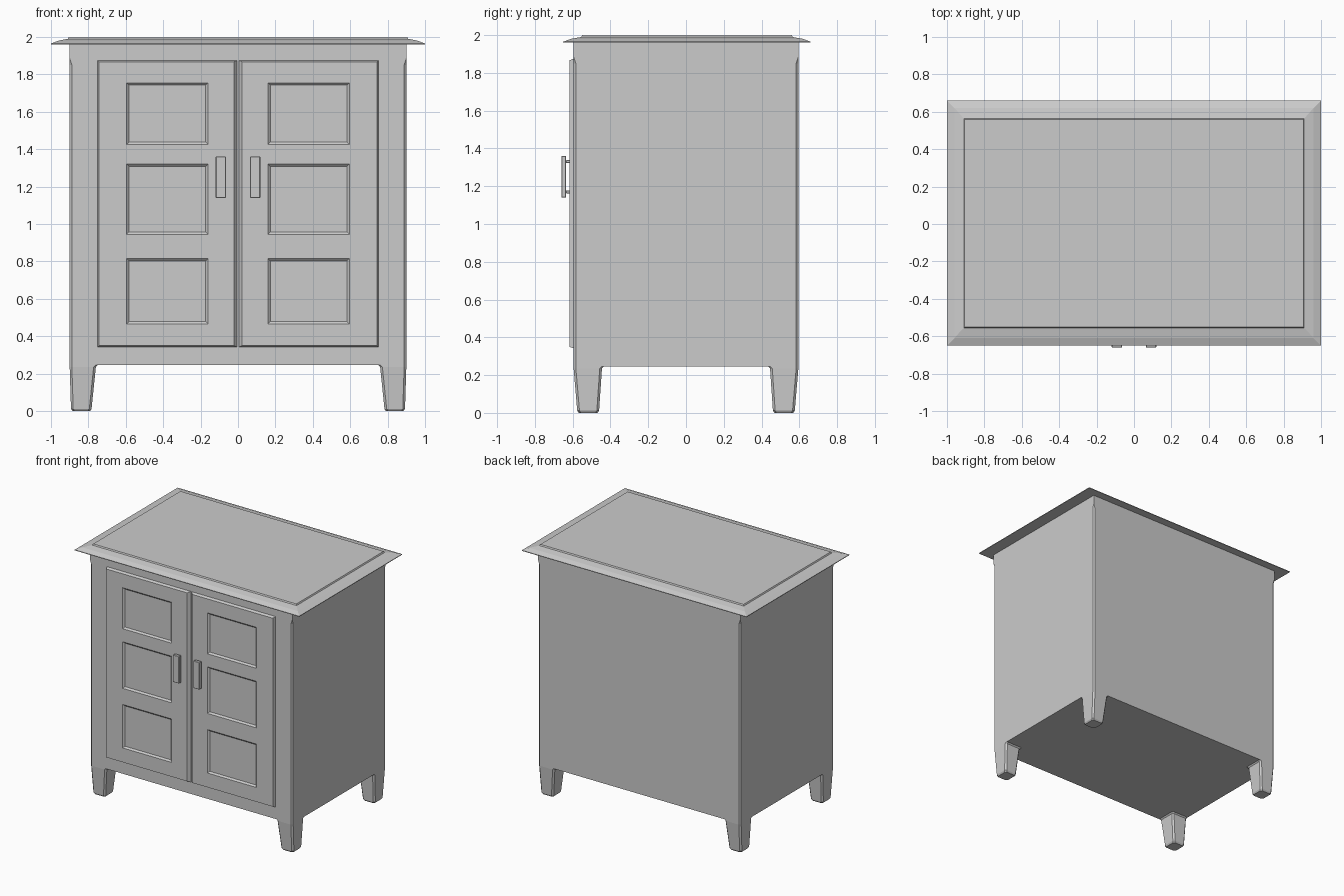
import bpy
import bmesh

cube = bpy.data.objects.get("Cube")
if cube:
    bpy.data.objects.remove(cube, do_unlink=True)

GREY = (0.6, 0.6, 0.6, 1.0)
grey = bpy.data.materials.new("light_grey")
grey.use_nodes = True
grey.diffuse_color = GREY
grey.node_tree.nodes["Principled BSDF"].inputs["Base Color"].default_value = GREY


def finish(name, bm):
    """Turn a bmesh into a named grey object."""
    bmesh.ops.recalc_face_normals(bm, faces=bm.faces)
    mesh = bpy.data.meshes.new(name)
    bm.to_mesh(mesh)
    bm.free()
    mesh.materials.append(grey)
    obj = bpy.data.objects.new(name, mesh)
    bpy.context.collection.objects.link(obj)
    return obj


def ring(x0, x1, y0, y1, z, c):
    """Rectangle with corners cut by c, in order around z."""
    return [(x0 + c, y0, z), (x1 - c, y0, z), (x1, y0 + c, z), (x1, y1 - c, z),
            (x1 - c, y1, z), (x0 + c, y1, z), (x0, y1 - c, z), (x0, y0 + c, z)]


def loft(name, sections):
    """Closed solid through stacked cut-corner rectangles."""
    bm = bmesh.new()
    rings = [[bm.verts.new(p) for p in ring(*s)] for s in sections]
    for a, b in zip(rings, rings[1:]):
        for i in range(len(a)):
            j = (i + 1) % len(a)
            bm.faces.new((a[i], a[j], b[j], b[i]))
    bm.faces.new(rings[0])
    bm.faces.new(rings[-1])
    bmesh.ops.remove_doubles(bm, verts=bm.verts, dist=0.0005)
    return finish(name, bm)


def add_box(bm, x0, x1, y0, y1, z0, z1):
    verts = bmesh.ops.create_cube(bm, size=1)["verts"]
    for v in verts:
        v.co = (x1 if v.co.x > 0 else x0, y1 if v.co.y > 0 else y0,
                z1 if v.co.z > 0 else z0)
    return verts


# Cabinet body: corner chamfers fade out just below the top
W, D = 0.9, 0.595
loft("cabinet_body", [(-W, W, -D, D, z, c) for z, c in
                      ((0.245, 0.012), (1.85, 0.012), (1.885, 0), (1.965, 0))])

# Table top: flat underside, sloping rim, raised centre panel
loft("cabinet_top", [(-x, x, 0.005 - y, 0.005 + y, z, 0) for x, y, z in
                     ((1, 0.655, 1.96), (1, 0.655, 1.965), (0.96, 0.615, 1.98),
                      (0.92, 0.57, 1.988), (0.91, 0.56, 1.99), (0.905, 0.555, 2.0))])

# Tapered legs with softened feet
for side, sx in (("right", -1), ("left", 1)):
    for end, sy in (("front", -1), ("back", 1)):
        sections = []
        for z, xo, xi, yo, yi in ((0, 0.885, 0.79, 0.568, 0.468),
                                  (0.012, 0.893, 0.783, 0.576, 0.46),
                                  (0.235, W, 0.76, D, 0.445),
                                  (0.246, W, 0.75, D, 0.435)):
            xs, ys = sorted((sx * xo, sx * xi)), sorted((sy * yo, sy * yi))
            sections.append((*xs, *ys, z, 0.012))
        loft(f"{end}_{side}_leg", sections)

# Doors: bevelled slab with three sunken panels
FRONT, BACK = -0.617, -0.59
xs = (0.022, 0.16, 0.595, 0.742)
zs = (0.35, 0.465, 0.815, 0.945, 1.32, 1.425, 1.755, 1.867)
for side, sx in (("right", -1), ("left", 1)):
    bm = bmesh.new()
    grid = [[bm.verts.new((sx * x, FRONT, z)) for z in zs] for x in xs]
    panels = []
    for i in range(len(xs) - 1):
        for j in range(len(zs) - 1):
            f = bm.faces.new((grid[i][j], grid[i + 1][j],
                              grid[i + 1][j + 1], grid[i][j + 1]))
            if i == 1 and j % 2 == 1:
                panels.append(f)
    # Sloping rim back to the body
    rim = [e for e in bm.edges if e.is_boundary]
    new = bmesh.ops.extrude_edge_only(bm, edges=rim)["geom"]
    for v in (g for g in new if isinstance(g, bmesh.types.BMVert)):
        x, z = abs(v.co.x), v.co.z
        x = 0.0 if x < xs[0] + 0.001 else 0.752 if x > xs[-1] - 0.001 else x
        z = 0.34 if z < zs[0] + 0.001 else 1.877 if z > zs[-1] - 0.001 else z
        v.co = (sx * x, BACK, z)
    bmesh.ops.recalc_face_normals(bm, faces=bm.faces)
    if panels[0].normal.y > 0:
        bmesh.ops.reverse_faces(bm, faces=bm.faces)
    # Sunken panels with sloping edges
    bmesh.ops.inset_individual(bm, faces=panels, thickness=0.018, depth=-0.012)
    bmesh.ops.holes_fill(bm, edges=[e for e in bm.edges if e.is_boundary], sides=0)
    finish(f"{side}_door", bm)

    # Handle: flat grip on two short posts
    bm = bmesh.new()
    x0, x1 = sorted((sx * 0.063, sx * 0.119))
    add_box(bm, x0, x1, -0.66, -0.634, 1.14, 1.36)
    mid = (x0 + x1) / 2
    for z in (1.17, 1.33):
        add_box(bm, mid - 0.008, mid + 0.008, -0.636, FRONT + 0.004, z - 0.008, z + 0.008)
    handle = finish(f"{side}_handle", bm)
    bevel = handle.modifiers.new("softened_edges", "BEVEL")
    bevel.width = 0.003
    bevel.segments = 1
